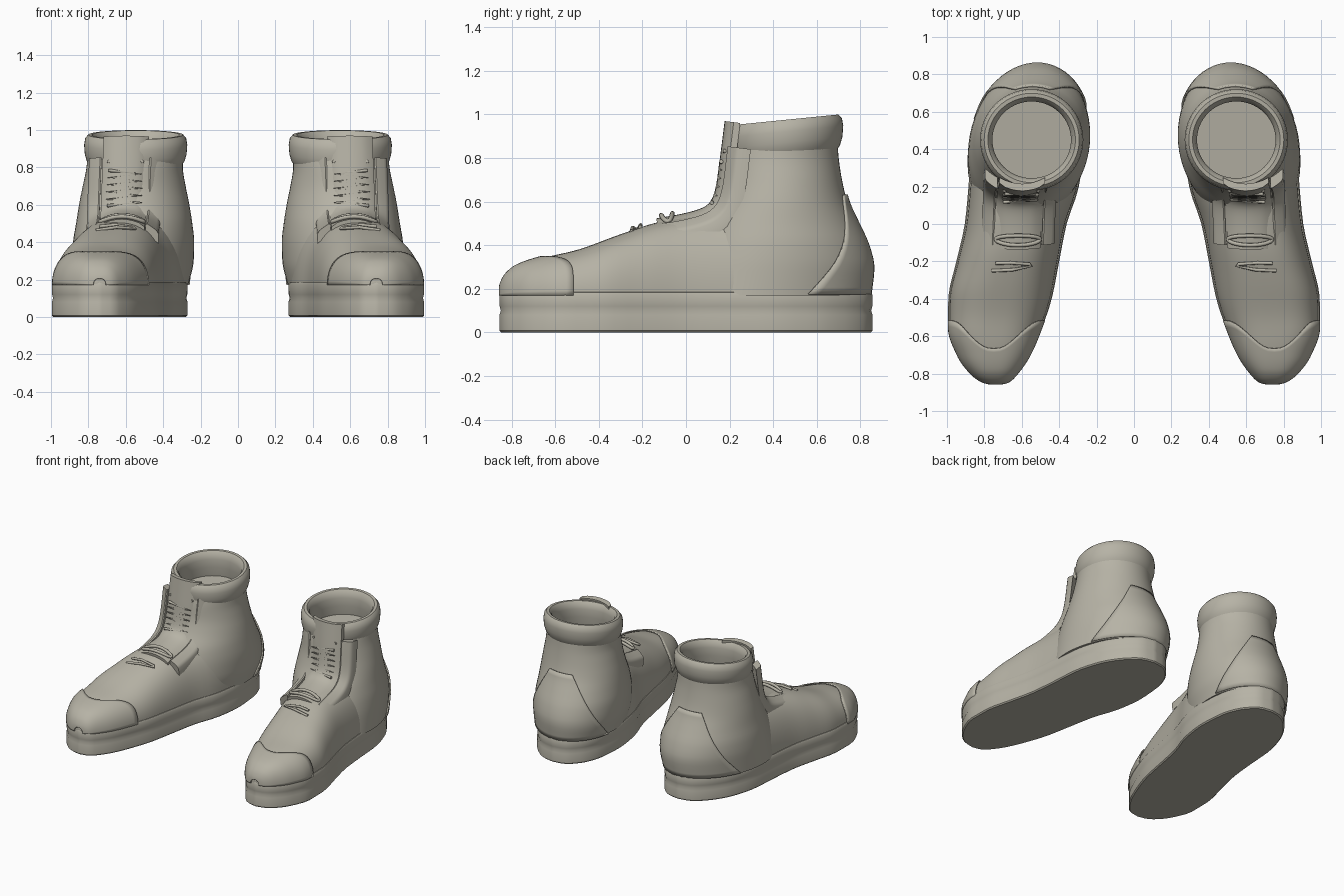
import bpy, bmesh
from math import sin, cos, pi, radians
from mathutils import Vector

cube = bpy.data.objects.get("Cube")
if cube:
    bpy.data.objects.remove(cube)

mat = bpy.data.materials.new("warm_grey")
mat.use_nodes = True
COLOR = (0.47, 0.45, 0.38, 1)
mat.diffuse_color = COLOR
bsdf = mat.node_tree.nodes["Principled BSDF"]
bsdf.inputs["Base Color"].default_value = COLOR
bsdf.inputs["Roughness"].default_value = 0.8


def interp(table, t):
    """Smooth monotone interpolation of rows (key, a, b, ...)."""
    n = len(table)
    t = min(max(t, table[0][0]), table[-1][0])
    i = 0
    while i < n - 2 and t > table[i + 1][0]:
        i += 1

    def slope(k, c):
        return (table[k + 1][c] - table[k][c]) / (table[k + 1][0] - table[k][0])

    def tangent(k, c):
        if k == 0:
            return slope(0, c)
        if k == n - 1:
            return slope(n - 2, c)
        a, b = slope(k - 1, c), slope(k, c)
        return 2 * a * b / (a + b) if a * b > 0 else 0

    h = table[i + 1][0] - table[i][0]
    u = (t - table[i][0]) / h
    return [(1 + 2 * u) * (1 - u) ** 2 * table[i][c] + u * (1 - u) ** 2 * h * tangent(i, c)
            + u * u * (3 - 2 * u) * table[i + 1][c] + u * u * (u - 1) * h * tangent(i + 1, c)
            for c in range(1, len(table[0]))]


def loft(name, rings, closed=True, cap_start=False, cap_end=False, solid=0):
    """Skin rows of points, once for each shoe."""
    for side, s in (("left", 1), ("right", -1)):
        bm = bmesh.new()
        rows = [[bm.verts.new((s * p[0], p[1], p[2])) for p in r] for r in rings]
        n = len(rows[0])
        for a, b in zip(rows, rows[1:]):
            for j in range(n if closed else n - 1):
                k = (j + 1) % n
                bm.faces.new((a[j], a[k], b[k], b[j]))
        if cap_start:
            bm.faces.new(rows[0])
        if cap_end:
            bm.faces.new(rows[-1])
        bmesh.ops.recalc_face_normals(bm, faces=bm.faces)
        me = bpy.data.meshes.new(side + "_" + name)
        bm.to_mesh(me)
        bm.free()
        for p in me.polygons:
            p.use_smooth = True
        me.set_sharp_from_angle(angle=radians(42))
        me.materials.append(mat)
        ob = bpy.data.objects.new(side + "_" + name, me)
        bpy.context.scene.collection.objects.link(ob)
        if solid:
            mod = ob.modifiers.new("thickness", "SOLIDIFY")
            mod.thickness = solid
            mod.offset = 0


def cord(name, points, radius, cyclic=False):
    """Round lace through points, once for each shoe."""
    for side, s in (("left", 1), ("right", -1)):
        cu = bpy.data.curves.new(side + "_" + name, "CURVE")
        cu.dimensions = "3D"
        cu.bevel_depth = radius
        cu.bevel_resolution = 2
        cu.use_fill_caps = True
        sp = cu.splines.new("POLY")
        sp.points.add(len(points) - 1)
        for q, p in zip(sp.points, points):
            q.co = (s * p[0], p[1], p[2], 1)
        sp.use_cyclic_u = cyclic
        sp.use_smooth = True
        cu.materials.append(mat)
        bpy.context.scene.collection.objects.link(bpy.data.objects.new(side + "_" + name, cu))


# Sole: y, inner x, outer x
OUTLINE = [(-.855, .74, .74), (-.84, .67, .81), (-.8, .625, .87), (-.7, .555, .945),
           (-.55, .49, .995), (-.4, .44, .993), (-.2, .4, .95), (0, .36, .905), (.2, .295, .885),
           (.4, .27, .87), (.6, .285, .815), (.72, .325, .745), (.8, .385, .67),
           (.84, .44, .605), (.855, .525, .525)]
N = 80
edge = []
for i in range(N):
    a = 2 * pi * i / N
    y = .855 * cos(a)
    edge.append(Vector((interp(OUTLINE, y)[1 if sin(a) > 0 else 0], y)))
normals = []
for i in range(N):
    d = (edge[(i + 1) % N] - edge[i - 1]).normalized()
    normals.append(Vector((-d.y, d.x)))
if normals[0].y < 0:
    normals = [-n for n in normals]
rings = []
for z, inset in ((0, .008), (.008, 0), (.08, 0), (.1, .006), (.12, .001), (.172, 0), (.184, .006), (.186, .03)):
    rings.append([(e.x - n.x * inset, e.y - n.y * inset, z) for e, n in zip(edge, normals)])
loft("sole", rings, cap_start=True, cap_end=True)

# Vamp: arched sections running back from the toe
RIDGE = [(-.85, .185), (-.845, .215), (-.82, .262), (-.77, .302), (-.66, .34), (-.5, .378),
         (-.3, .45), (-.13, .505), (.1, .55), (.4, .6)]


def vamp(y, t, out=0):
    xl, xr = interp(OUTLINE, y)
    half = max((xr - xl) / 2 - .01, .005) + out
    height = interp(RIDGE, y)[0] - .17 + out
    c = cos(t)
    x = (xl + xr) / 2 + half * abs(c) ** .75 * (1 if c > 0 else -1)
    return (x, y - out, .17 + height * max(sin(t), 0) ** .92)


rings = [[vamp(-.849 + 1.2 * (i / 40) ** 2, pi * j / 36) for j in range(37)] for i in range(41)]
loft("vamp", rings, cap_start=True, cap_end=True)

# Toe cap: side lobes reach further back than the middle
rings = []
for i in range(21):
    row = []
    for j in range(37):
        t = pi * j / 36
        end = -.51 - .15 * max(0, sin(t)) ** 6
        row.append(vamp(-.848 + (end + .848) * (i / 20) ** 2, t, .006))
    rings.append(row)
loft("toe_cap", rings, closed=False, solid=.008)

# Heel and ankle shaft: z, inner x, outer x, front y, back y
SHAFT = [(.17, .27, .885, -.02, .84), (.3, .24, .885, 0, .853), (.4, .236, .88, .03, .83),
         (.5, .245, .865, .07, .785), (.6, .26, .85, .125, .74), (.7, .28, .83, .16, .715),
         (.8, .295, .81, .175, .7), (.86, .295, .805, .19, .695)]


def shaft(z, a, out=0):
    xl, xr, yf, yb = interp(SHAFT, z)
    dy = ((yb - yf) / 2 + out) * cos(a)
    lean = -.13 * (.86 - z) / .69
    return ((xl + xr) / 2 + ((xr - xl) / 2 + out) * sin(a) + lean * dy, (yf + yb) / 2 + dy, z)


loft("ankle_shaft", [[shaft(.17 + .67 * i / 24, 2 * pi * j / 56) for j in range(56)] for i in range(25)],
     cap_start=True)

# Tapering heel patch
rings = []
for i in range(15):
    f = i / 14
    spread = 1.22 - .9 * f
    rings.append([shaft(.175 + .455 * f, spread * (j / 10 - 1), .006) for j in range(21)])
loft("heel_patch", rings, closed=False, solid=.01)

# Padded collar, rolling over into the footbed
rings = []
for out, z in ((-.004, .81), (.012, .835), (.022, .87), (.026, .92), (.02, .955), (.004, .974),
               (-.016, .974), (-.032, .955), (-.04, .92), (-.04, .86), (-.03, .79)):
    row = []
    for j in range(56):
        a = 2 * pi * j / 56
        y = .45 + (.245 + out) * cos(a)
        row.append((.547 + (.25 + out) * sin(a), y, z + .1 * (y - .45)))
    rings.append(row)
loft("collar", rings, cap_end=True)

# Tongue and eyestays follow one path: s, y, z
PATH = [(0, -.135, .515), (.15, 0, .54), (.26, .09, .57), (.32, .128, .61), (.4, .148, .68),
        (.55, .165, .81), (.72, .185, .968)]


def front(s, dx, out=0):
    """Point on the curved instep, dx from its centre line, out along its normal."""
    y, z = interp(PATH, s)
    y0, z0 = interp(PATH, s - .015)
    y1, z1 = interp(PATH, s + .015)
    d = Vector((y1 - y0, z1 - z0)).normalized()
    o = out - 2.3 * dx * dx
    return (.622 - .035 * s + dx, y - d.y * o, z + d.x * o)


def strip(name, s0, s1, x0, x1, low, high):
    rows = []
    for i in range(31):
        s = s0 + (s1 - s0) * i / 30
        dxs = [x0 + (x1 - x0) * j / 8 for j in range(9)]
        top = [front(s, d, high - (.008 if j in (0, 8) else 0)) for j, d in enumerate(dxs)]
        rows.append(top + [front(s, d, low) for d in reversed(dxs)])
    loft(name, rows, cap_start=True, cap_end=True)


strip("tongue", 0, .72, -.122, .122, -.03, .008)
strip("inner_eyestay", .02, .6, -.195, -.128, -.04, .022)
strip("outer_eyestay", .02, .6, .128, .195, -.04, .022)

# Zigzag lacing, lower lace loop and loose lace end
zig = [front(.3 + .022 * i, .088 * (-1) ** i, .018) for i in range(11)]
cord("zigzag_lace", zig, .0095)
loop = [front(.055 + .028 * sin(2 * pi * i / 28), .118 * cos(2 * pi * i / 28), .018) for i in range(28)]
cord("lace_loop", loop, .011, cyclic=True)
end = [(.76, -.25, .463), (.65, -.245, .48), (.55, -.225, .472), (.56, -.215, .478), (.66, -.208, .492), (.74, -.21, .484)]
cord("lace_end", end, .009)

# Small eyelet studs on the tongue
for k, dx in enumerate((-.09, .09)):
    cord("tongue_stud_%d" % (k + 1), [front(.575, dx, 0), front(.575, dx, .016)], .009)
